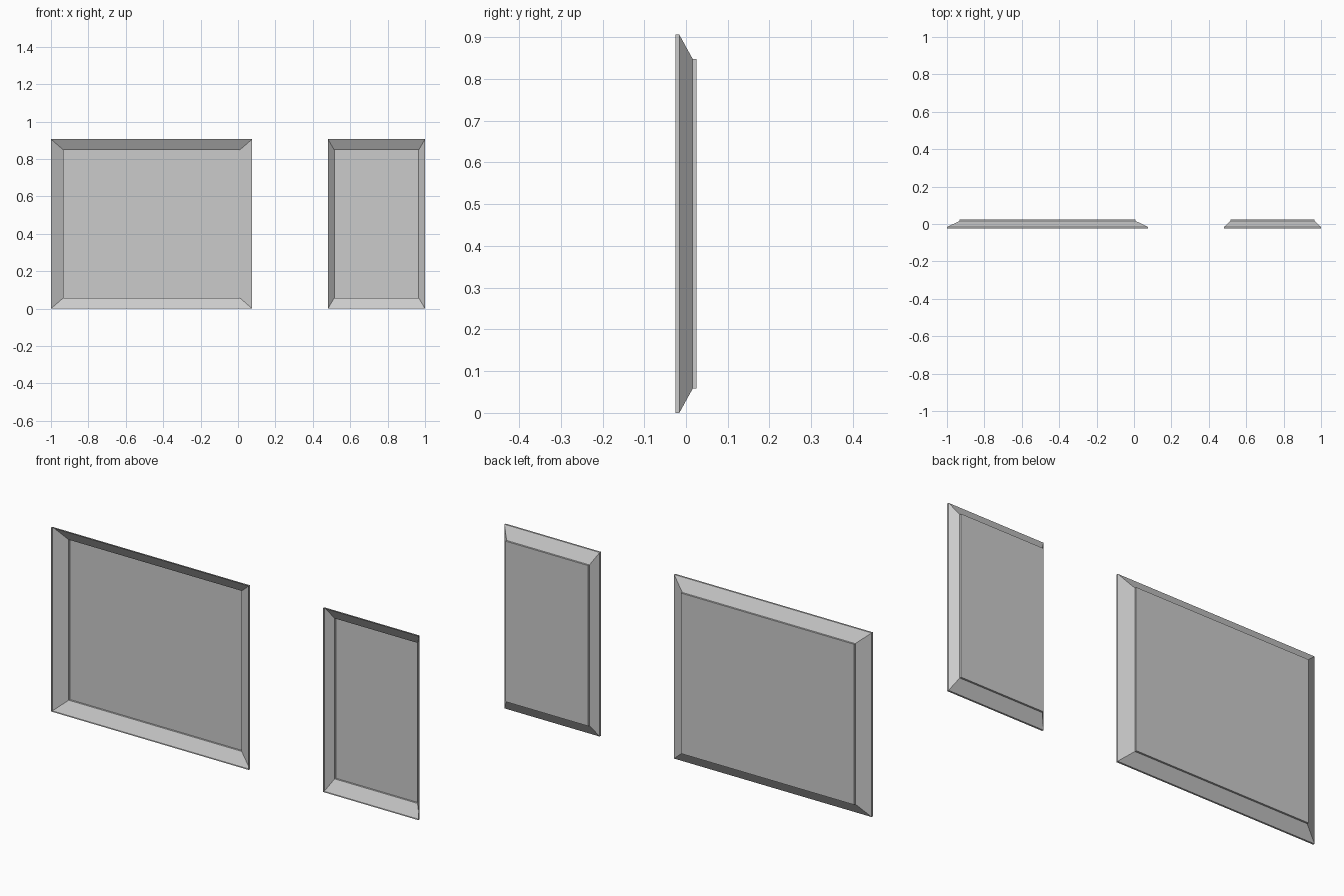
import bpy, bmesh

if "Cube" in bpy.data.objects:
    bpy.data.objects.remove(bpy.data.objects["Cube"])

HEIGHT = 0.906
INSET_Z = 0.058


def tray_panel(name, x0, x1, inset_x):
    """Pressed sheet: rim, sloped border, short step and flat back, open to the front."""
    bm = bmesh.new()
    # (y, border inset) from the front rim to the back plate
    profile = [(-0.025, 0), (-0.016, 0), (0.016, 1), (0.025, 1)]
    rings = []
    for y, k in profile:
        a, b = x0 + k * inset_x, x1 - k * inset_x
        c, d = k * INSET_Z, HEIGHT - k * INSET_Z
        rings.append([bm.verts.new(p) for p in
                      ((a, y, c), (b, y, c), (b, y, d), (a, y, d))])
    for r, s in zip(rings, rings[1:]):
        for i in range(4):
            j = (i + 1) % 4
            bm.faces.new((r[i], r[j], s[j], s[i]))
    # back plate, facing +y
    bm.faces.new(rings[-1])
    bmesh.ops.recalc_face_normals(bm, faces=bm.faces[:])
    mesh = bpy.data.meshes.new(name)
    bm.to_mesh(mesh)
    bm.free()
    obj = bpy.data.objects.new(name, mesh)
    bpy.context.collection.objects.link(obj)
    return obj


# Wide panel on the left, narrow panel on the right
tray_panel("wide_panel", -1.0, 0.076, 0.067)
tray_panel("narrow_panel", 0.481, 1.0, 0.034)
